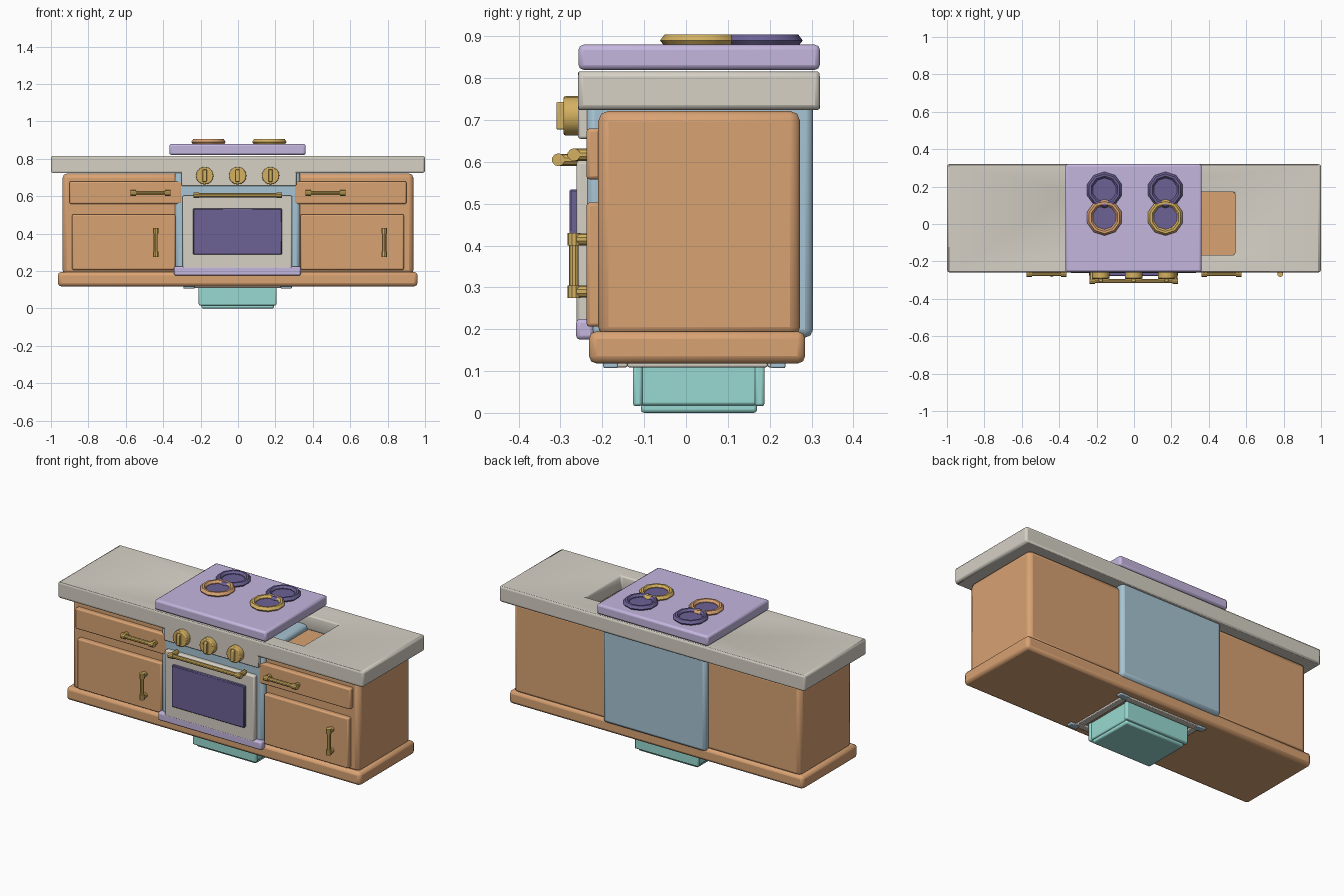
import bpy, bmesh, math
from mathutils import Matrix, Vector

if "Cube" in bpy.data.objects:
    bpy.data.objects.remove(bpy.data.objects["Cube"])


def material(name, rgb):
    m = bpy.data.materials.new(name)
    m.diffuse_color = (*rgb, 1)
    m.use_nodes = True
    m.node_tree.nodes["Principled BSDF"].inputs["Base Color"].default_value = m.diffuse_color
    return m


WOOD = material("warm wood", (0.69, 0.36, 0.17))
STONE = material("pale stone", (0.67, 0.635, 0.56))
LILAC = material("lilac", (0.55, 0.465, 0.73))
GOLD = material("brass", (0.66, 0.44, 0.12))
PURPLE = material("dark purple", (0.15, 0.122, 0.30))
BLUE = material("soft blue", (0.39, 0.56, 0.66))
TEAL = material("turquoise", (0.315, 0.70, 0.645))


def finish(name, bm, mat, bevel=0, segments=2):
    bmesh.ops.recalc_face_normals(bm, faces=bm.faces)
    me = bpy.data.meshes.new(name)
    bm.to_mesh(me)
    bm.free()
    ob = bpy.data.objects.new(name, me)
    bpy.context.collection.objects.link(ob)
    me.materials.append(mat)
    bpy.ops.object.select_all(action='DESELECT')
    bpy.context.view_layer.objects.active = ob
    ob.select_set(True)
    bpy.ops.object.shade_smooth_by_angle(angle=math.radians(35))
    if bevel:
        mod = ob.modifiers.new("bevel", 'BEVEL')
        mod.width = bevel
        mod.segments = segments
        mod.limit_method = 'ANGLE'
    return ob


def box(name, x, y, z, mat, bevel=0.008, segments=2):
    """Box from three (low, high) ranges."""
    bm = bmesh.new()
    bmesh.ops.create_cube(bm, size=1)
    for v in bm.verts:
        for i, r in enumerate((x, y, z)):
            v.co[i] = r[0] if v.co[i] < 0 else r[1]
    return finish(name, bm, mat, bevel, segments)


def add_rod(bm, a, b, r, sides=10):
    a, b = Vector(a), Vector(b)
    d = b - a
    rot = d.to_track_quat('Z', 'Y').to_matrix().to_4x4()
    bmesh.ops.create_cone(bm, cap_ends=True, segments=sides, radius1=r, radius2=r,
                          depth=d.length, matrix=Matrix.Translation((a + b) / 2) @ rot)


def handle(name, a, b, y_out, y_in, r):
    """Bar between two (x, z) points, with collars and posts at both ends."""
    bm = bmesh.new()
    p, q = Vector((a[0], y_out, a[1])), Vector((b[0], y_out, b[1]))
    d = (q - p).normalized()
    add_rod(bm, p, q, r)
    for e, s in ((p, 1), (q, -1)):
        add_rod(bm, e, e + d * s * 0.03, r * 1.35)
        c = e + d * s * 0.015
        add_rod(bm, c, (c.x, y_in, c.z), r * 1.25)
    finish(name, bm, GOLD)


def burner(name, x, y, mat):
    """Ten-sided lathed ring with a dark plate inside."""
    profile = [(0.066, 0.876), (0.086, 0.876), (0.097, 0.890),
               (0.086, 0.905), (0.074, 0.905), (0.064, 0.893)]
    bm = bmesh.new()
    n = 10
    rings = []
    for i in range(n):
        t = 2 * math.pi * (i + 0.5) / n
        rings.append([bm.verts.new((x + r * math.cos(t), y + r * math.sin(t), z))
                      for r, z in profile])
    k = len(profile)
    for i in range(n):
        a, b = rings[i], rings[(i + 1) % n]
        for j in range(k):
            bm.faces.new((a[j], b[j], b[(j + 1) % k], a[(j + 1) % k]))
    finish(name + "_ring", bm, mat)
    bm = bmesh.new()
    add_rod(bm, (x, y, 0.876), (x, y, 0.889), 0.07, n)
    finish(name + "_plate", bm, PURPLE)


# plinth, oven body
box("plinth", (-0.963, 0.96), (-0.232, 0.285), (0.118, 0.195), WOOD, 0.018)
box("oven_body", (-0.337, 0.332), (-0.237, 0.303), (0.18, 0.755), BLUE, 0.018)

# countertop with a rectangular opening
counter = box("countertop", (-1, 1), (-0.258, 0.32), (0.724, 0.816), STONE, 0)
cutter = box("opening_cutter", (-0.30, 0.54), (-0.165, 0.17), (0.6, 0.9), STONE, 0)
cutter.hide_render = True
boo = counter.modifiers.new("opening", 'BOOLEAN')
boo.operation = 'DIFFERENCE'
boo.solver = 'EXACT'
boo.object = cutter
bpy.ops.object.select_all(action='DESELECT')
bpy.context.view_layer.objects.active = counter
counter.select_set(True)
bpy.ops.object.modifier_apply(modifier="opening")
bpy.data.objects.remove(cutter)
bev = counter.modifiers.new("bevel", 'BEVEL')
bev.width, bev.segments, bev.limit_method = 0.012, 2, 'ANGLE'

# cabinets with drawer and door on each side
for side, s in (("left", -1), ("right", 1)):
    def span(a, b):
        return tuple(sorted((s * a, s * b)))
    box(side + "_cabinet", span(0.28, 0.938), (-0.21, 0.273), (0.18, 0.722), WOOD, 0.025)
    box(side + "_drawer", span(0.30, 0.90), (-0.238, -0.20), (0.558, 0.68), WOOD)
    box(side + "_door", span(0.335, 0.887), (-0.238, -0.20), (0.206, 0.503), WOOD)
    handle(side + "_drawer_handle", (s * 0.36, 0.617), (s * 0.575, 0.617), -0.268, -0.235, 0.0115)
handle("left_door_handle", (-0.44, 0.275), (-0.44, 0.43), -0.268, -0.235, 0.0115)
handle("right_door_handle", (0.782, 0.275), (0.782, 0.43), -0.268, -0.235, 0.0115)

# oven front
box("control_panel", (-0.303, 0.312), (-0.258, -0.22), (0.655, 0.76), STONE, 0.006)
box("oven_door", (-0.297, 0.29), (-0.262, -0.22), (0.212, 0.603), STONE)
box("oven_window", (-0.24, 0.235), (-0.279, -0.25), (0.288, 0.534), PURPLE, 0.004, 1)
box("oven_sill", (-0.342, 0.336), (-0.263, -0.22), (0.175, 0.225), LILAC, 0.01)
handle("oven_handle", (-0.238, 0.605), (0.235, 0.605), -0.305, -0.25, 0.0115)

# control knobs with grips
for i, x in enumerate((-0.178, -0.002, 0.174)):
    bm = bmesh.new()
    add_rod(bm, (x, -0.25, 0.71), (x, -0.293, 0.71), 0.047, 16)
    finish("knob_%d" % (i + 1), bm, GOLD, 0.005)
    box("knob_grip_%d" % (i + 1), (x - 0.011, x + 0.011), (-0.31, -0.28),
        (0.677, 0.743), GOLD, 0.004)

# cooktop and burners
box("cooktop", (-0.367, 0.362), (-0.257, 0.32), (0.82, 0.88), LILAC, 0.012)
for side, x, mat in (("left", -0.158, WOOD), ("right", 0.168, GOLD)):
    burner(side + "_front_burner", x, 0.035, mat)
    burner(side + "_back_burner", x, 0.182, PURPLE)

# basin under the plinth: floor and four walls
box("basin_floor", (-0.195, 0.192), (-0.108, 0.17), (0, 0.026), TEAL, 0.008)
for name, y in (("front", (-0.127, -0.104)), ("back", (0.164, 0.188))):
    box("basin_%s_wall" % name, (-0.21, 0.205), y, (0.016, 0.125), TEAL, 0.007)
for name, x in (("left", (-0.205, -0.182)), ("right", (0.177, 0.20))):
    box("basin_%s_wall" % name, x, (-0.11, 0.17), (0.018, 0.125), TEAL, 0.007)

# basin rim frame and corner clips
for name, y in (("front", (-0.18, -0.14)), ("back", (0.195, 0.235))):
    box("rim_" + name, (-0.262, 0.258), y, (0.109, 0.13), STONE, 0.004)
for name, x in (("left", (-0.262, -0.222)), ("right", (0.218, 0.258))):
    box("rim_" + name, x, (-0.14, 0.195), (0.109, 0.13), STONE, 0.004)
for i, (x, y) in enumerate(((-0.262, -0.18), (0.258, -0.18), (-0.262, 0.22), (0.258, 0.22))):
    box("rim_clip_%d" % (i + 1), (x - 0.03, x + 0.03), (y - 0.018, y + 0.018),
        (0.107, 0.13), BLUE, 0.004)
